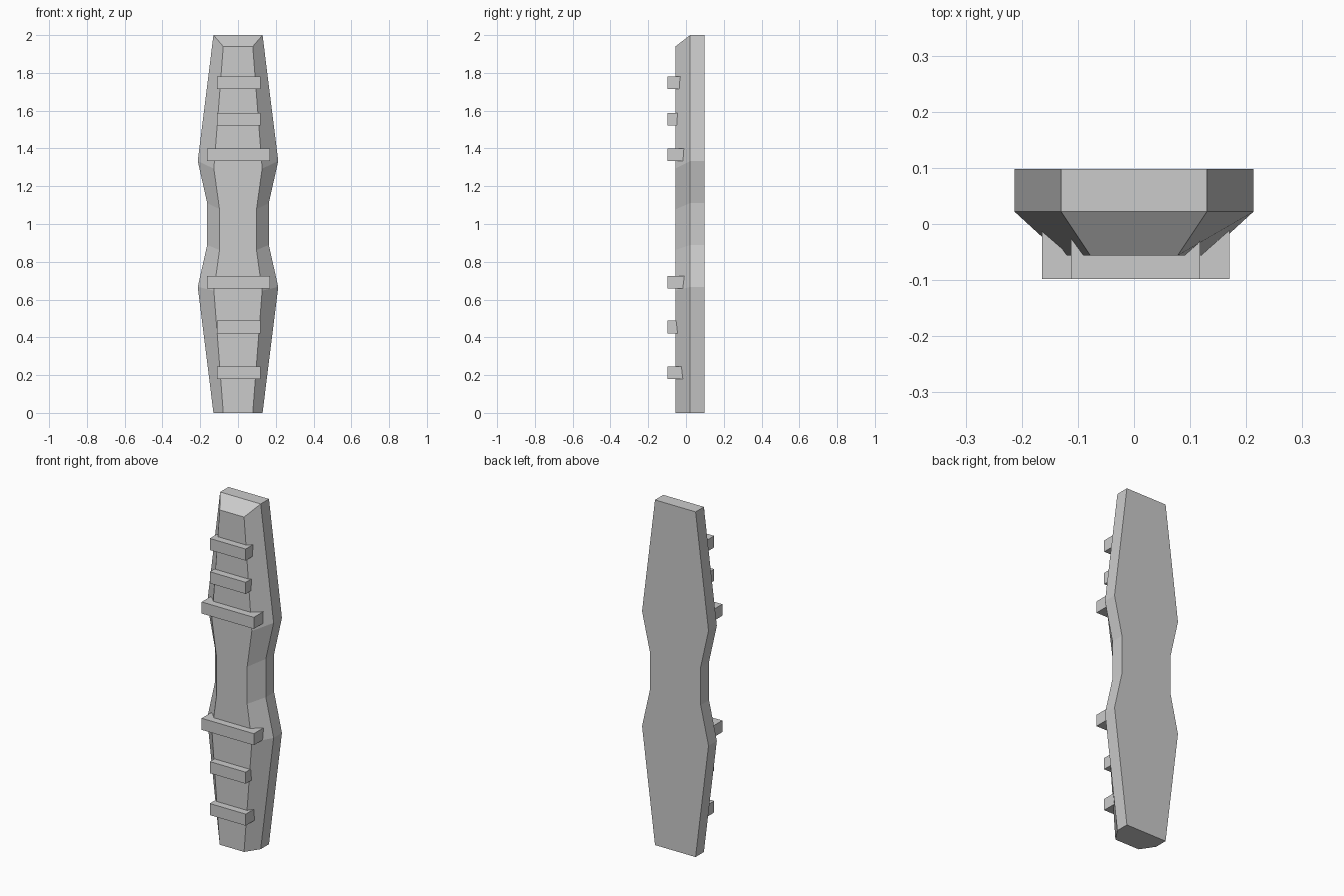
import bpy
import bmesh

cube = bpy.data.objects.get("Cube")
if cube:
    bpy.data.objects.remove(cube, do_unlink=True)

# Single plain material
grey = bpy.data.materials.new("light_grey")
grey.use_nodes = True
colour = (0.6, 0.6, 0.6, 1.0)
grey.diffuse_color = colour
grey.node_tree.nodes["Principled BSDF"].inputs["Base Color"].default_value = colour


def finish(name, bm):
    bmesh.ops.recalc_face_normals(bm, faces=bm.faces)
    mesh = bpy.data.meshes.new(name)
    bm.to_mesh(mesh)
    bm.free()
    mesh.materials.append(grey)
    obj = bpy.data.objects.new(name, mesh)
    bpy.context.collection.objects.link(obj)
    return obj


# Body: waisted outline (half width, height), lofted back to front with a chamfer
outline = [(0.13, 0), (0.213, 0.667), (0.163, 0.889),
           (0.163, 1.111), (0.213, 1.333), (0.13, 2)]
outline += [(-x, z) for x, z in reversed(outline)]
# Each section: depth, width scale, height scale
sections = [(0.098, 1, 1), (0.022, 1, 1), (-0.056, 0.6, 0.97)]

bm = bmesh.new()
loops = [[bm.verts.new((x * sx, y, z * sz)) for x, z in outline]
         for y, sx, sz in sections]
bm.faces.new(loops[0])
bm.faces.new(loops[-1])
count = len(outline)
for a, b in zip(loops, loops[1:]):
    for i in range(count):
        j = (i + 1) % count
        bm.faces.new((a[i], a[j], b[j], b[i]))
finish("body", bm)


# Raised bars across the front, sunk into the body
def bar(name, half_width, z):
    bm = bmesh.new()
    bmesh.ops.create_cube(bm, size=1)
    bmesh.ops.scale(bm, vec=(half_width * 2, 0.098, 0.067), verts=bm.verts)
    bmesh.ops.translate(bm, vec=(0.003, -0.049, z), verts=bm.verts)
    finish(name, bm)


for i, z in enumerate((0.212, 0.455, 1.555, 1.748)):
    bar(f"short_bar_{i + 1}", 0.115, z)
for i, z in enumerate((0.692, 1.366)):
    bar(f"long_bar_{i + 1}", 0.167, z)
